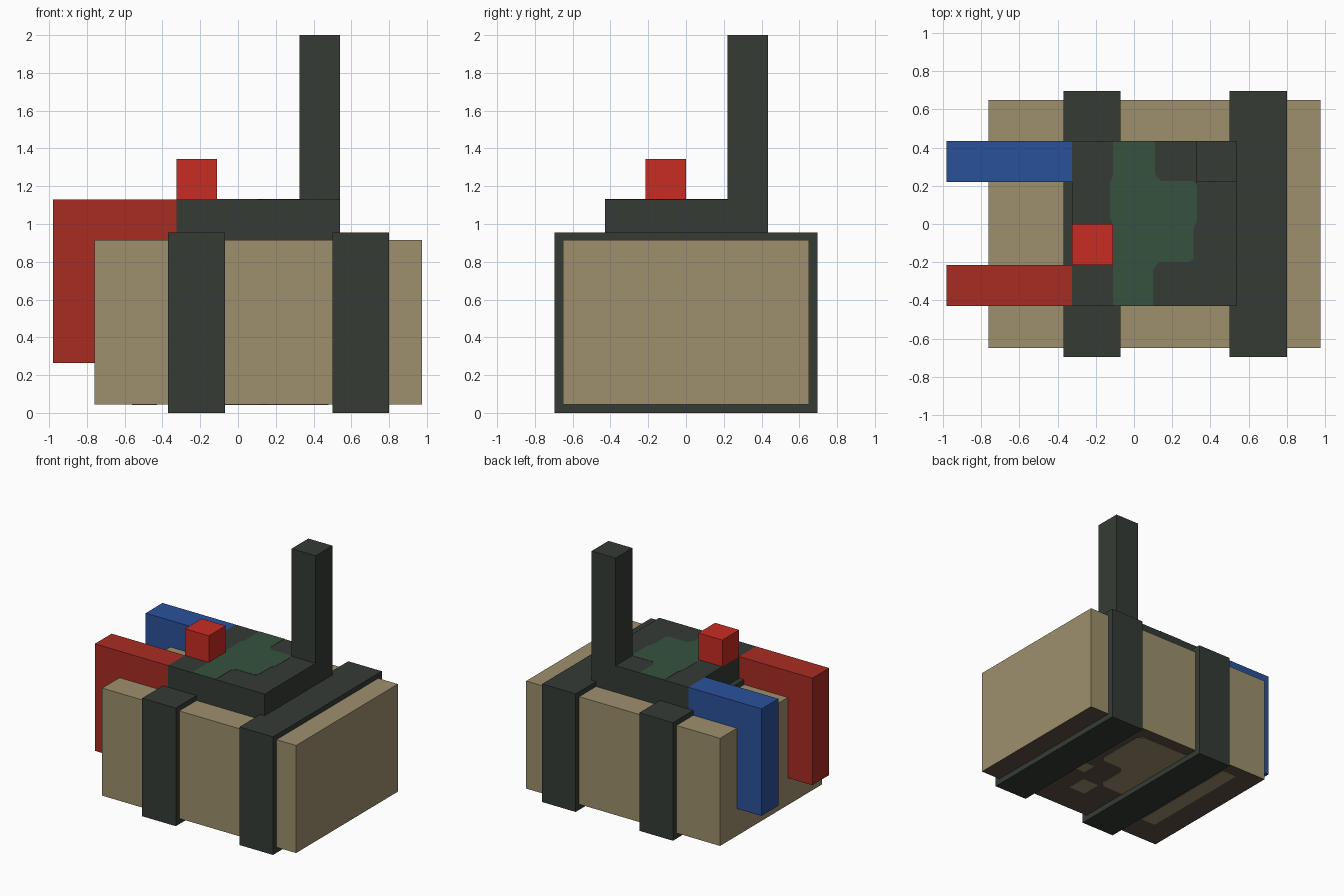
import bpy
import bmesh
from mathutils import Vector

cube = bpy.data.objects.get("Cube")
if cube:
    bpy.data.objects.remove(cube, do_unlink=True)


def material(name, hex_code):
    srgb = [int(hex_code[i:i + 2], 16) / 255 for i in (0, 2, 4)]
    linear = [c / 12.92 if c < 0.04 else ((c + 0.055) / 1.055) ** 2.4 for c in srgb]
    mat = bpy.data.materials.new(name)
    mat.use_nodes = True
    mat.diffuse_color = (*linear, 1)
    mat.node_tree.nodes["Principled BSDF"].inputs["Base Color"].default_value = (*linear, 1)
    return mat


tan = material("tan", "9E906D")
brown = material("dark brown", "5E5044")
charcoal = material("charcoal", "353B35")
green = material("dark green", "36523F")
dark_red = material("dark red", "A92C22")
bright_red = material("bright red", "C82C22")
blue = material("blue", "2A519B")


def prism(name, outline, low, high, mat, axis="z"):
    """Extrude a closed outline along z (outline in x, y) or y (outline in x, z)."""
    def place(a, b, c):
        return (a, b, c) if axis == "z" else (a, c, b)
    bm = bmesh.new()
    base = bm.faces.new([bm.verts.new(place(a, b, low)) for a, b in outline])
    top = bmesh.ops.extrude_face_region(bm, geom=[base])["geom"]
    shift = Vector(place(0, 0, high - low))
    bmesh.ops.translate(bm, vec=shift, verts=[v for v in top if isinstance(v, bmesh.types.BMVert)])
    bmesh.ops.recalc_face_normals(bm, faces=bm.faces)
    mesh = bpy.data.meshes.new(name)
    bm.to_mesh(mesh)
    bm.free()
    mesh.materials.append(mat)
    obj = bpy.data.objects.new(name, mesh)
    bpy.context.collection.objects.link(obj)
    return obj


def box(name, x, y, z, mat):
    outline = [(x[0], y[0]), (x[1], y[0]), (x[1], y[1]), (x[0], y[1])]
    return prism(name, outline, *z, mat)


# Main block, with a brown underside
block = box("main_block", (-0.76, 0.975), (-0.65, 0.65), (0.045, 0.915), tan)
block.data.materials.append(brown)
for face in block.data.polygons:
    face.material_index = int(face.normal.z < -0.5)

# Straps wrapped round the block
for name, x in (("right_strap", -0.37), ("left_strap", 0.5)):
    box(name, (x, x + 0.3), (-0.695, 0.695), (0, 0.955), charcoal)

# Control pad, antenna and button
box("control_pad", (-0.325, 0.54), (-0.43, 0.435), (0.915, 1.13), charcoal)
box("antenna", (0.325, 0.54), (0.22, 0.435), (1.13, 2), charcoal)
box("button", (-0.325, -0.11), (-0.215, 0), (1.13, 1.345), bright_red)

# Bent wires running over the end of the block
bend = [(-0.98, 0.265), (-0.76, 0.265), (-0.76, 0.915),
        (-0.325, 0.915), (-0.325, 1.13), (-0.98, 1.13)]
prism("front_wire", bend, -0.43, -0.215, dark_red, "y")
prism("back_wire", bend, 0.22, 0.435, blue, "y")

# Green screen patch on the pad
screen = [(-0.11, 0.435), (0.11, 0.435), (0.11, 0.26), (0.14, 0.225), (0.31, 0.225),
          (0.33, 0.2), (0.33, 0.02), (0.31, -0.03), (0.31, -0.18), (0.29, -0.2),
          (0.13, -0.2), (0.1, -0.24), (0.1, -0.43), (-0.11, -0.43), (-0.11, 0),
          (-0.125, 0.03), (-0.125, 0.22), (-0.11, 0.25)]
prism("screen_patch", screen, 1.13, 1.132, green)

# Tan patches on the underside
large = [(-0.07, 0.55), (0.36, 0.55), (0.4, 0.5), (0.4, 0.12), (0.37, 0.08),
         (0.2, 0.08), (0.16, 0.04), (0.16, -0.18), (0.12, -0.22), (-0.07, -0.22)]
prism("underside_large_patch", large, 0.042, 0.045, tan)
box("underside_small_patch", (0.37, 0.48), (-0.15, -0.03), (0.042, 0.045), tan)
box("underside_medium_patch", (0.16, 0.31), (-0.4, -0.23), (0.042, 0.045), tan)
box("underside_end_patch", (-0.56, -0.43), (-0.42, 0.55), (0.042, 0.045), tan)
